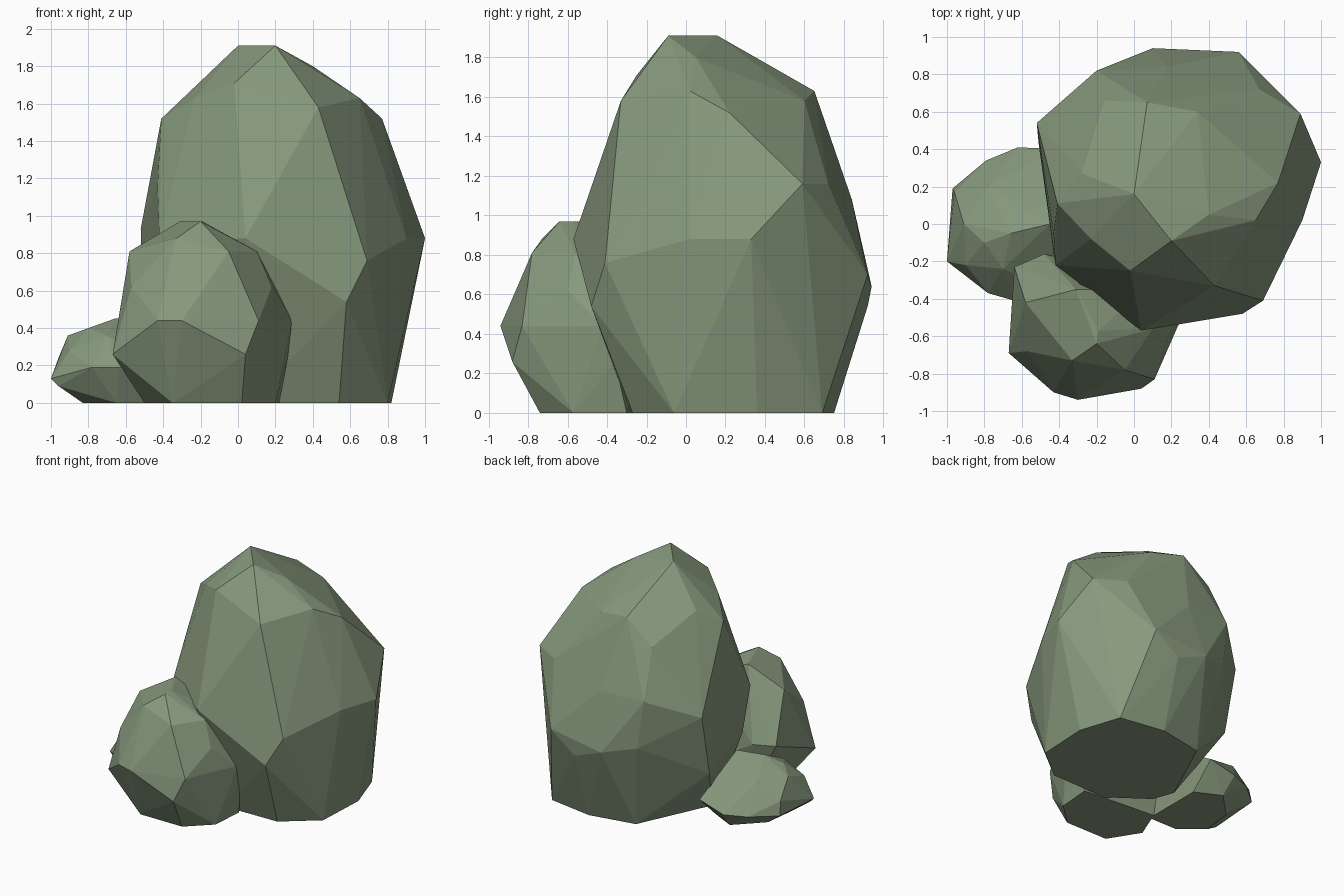
import bpy
import bmesh

# Remove the default cube
default_cube = bpy.data.objects.get("Cube")
if default_cube:
    bpy.data.objects.remove(default_cube, do_unlink=True)


def make_material(name, colour):
    material = bpy.data.materials.new(name)
    material.use_nodes = True
    material.diffuse_color = colour
    shader = material.node_tree.nodes["Principled BSDF"]
    shader.inputs["Base Color"].default_value = colour
    shader.inputs["Roughness"].default_value = .9
    return material


def make_rock(name, sections, material):
    """Wrap a faceted convex skin around cross-sections stacked by height."""
    bm = bmesh.new()
    for height, outline in sections.items():
        for x, y in outline:
            bm.verts.new((x, y, height))
    hull = bmesh.ops.convex_hull(bm, input=bm.verts[:])

    # Drop any points that ended up inside the skin
    leftovers = set(hull["geom_interior"]) | set(hull["geom_unused"])
    loose = [v for v in leftovers if isinstance(v, bmesh.types.BMVert)]
    bmesh.ops.delete(bm, geom=loose, context="VERTS")

    # Merge the nearly flat triangles into broad chiselled facets
    bmesh.ops.dissolve_limit(bm, angle_limit=.05,
                             verts=bm.verts[:], edges=bm.edges[:])
    bmesh.ops.recalc_face_normals(bm, faces=bm.faces[:])

    mesh = bpy.data.meshes.new(name)
    bm.to_mesh(mesh)
    bm.free()
    mesh.materials.append(material)
    rock = bpy.data.objects.new(name, mesh)
    bpy.context.collection.objects.link(rock)
    return rock


stone = make_material("mossy green stone", (.243, .319, .205, 1))

# Tall boulder at the back
make_rock("tall_boulder", {
    0: [(.54, -.27), (.8, -.06), (.82, .36), (.71, .69), (.34, .75),
        (-.03, .68), (-.3, .1), (-.24, -.07), (.05, -.28)],
    .44: [(-.51, .43)],
    .54: [(.58, -.48), (.35, .92), (-.42, -.12)],
    .64: [(.1, .94), (-.25, .73)],
    .7: [(.56, .92), (-.15, .84)],
    .76: [(.32, -.5), (.69, -.41)],
    .88: [(.04, -.57), (.9, .02), (1, .33), (-.42, -.22)],
    .93: [(-.52, .54)],
    1.08: [(-.2, .82), (.18, .84)],
    1.16: [(.89, .59), (.67, .72), (-.43, -.05)],
    1.45: [(-.16, .66)],
    1.52: [(.77, .22), (-.41, .11)],
    1.58: [(.43, -.33), (.34, .6)],
    1.63: [(.65, .02), (.07, .65), (-.28, .27), (-.23, -.08)],
    1.71: [(-.02, -.25)],
    1.8: [(.4, .05)],
    1.91: [(.2, -.09), (0, .16)],
}, stone)

# Middle boulder leaning on the front
make_rock("middle_boulder", {
    0: [(.2, -.57), (.02, -.74), (-.35, -.74), (-.5, -.5), (-.4, -.25), (.22, -.3)],
    .26: [(-.67, -.69), (.04, -.88), (.27, -.36)],
    .44: [(-.3, -.94), (-.43, -.9), (.11, -.83), (.29, -.42),
          (-.64, -.23), (-.48, -.16)],
    .62: [(-.57, -.68), (.18, -.6)],
    .81: [(-.58, -.42), (-.05, -.78), (.1, -.56), (.05, -.35)],
    .88: [(-.33, -.73)],
    .97: [(-.2, -.64), (-.19, -.57), (-.31, -.35)],
}, stone)

# Low boulder at the side
make_rock("low_boulder", {
    0: [(-.83, -.15), (-.8, .1), (-.6, .3), (-.4, .2), (-.4, -.3), (-.65, -.3)],
    .09: [(-.96, -.21)],
    .13: [(-1, -.2), (-.97, .19), (-.79, .34), (-.62, .41)],
    .19: [(-.78, -.37), (-.64, -.41), (-.4, -.38), (-.4, .4)],
    .24: [(-.96, .17)],
    .28: [(-.9, -.22)],
    .36: [(-.91, 0), (-.78, .2), (-.7, -.24)],
    .4: [(-.8, -.1)],
    .45: [(-.66, -.05), (-.45, 0)],
}, stone)
